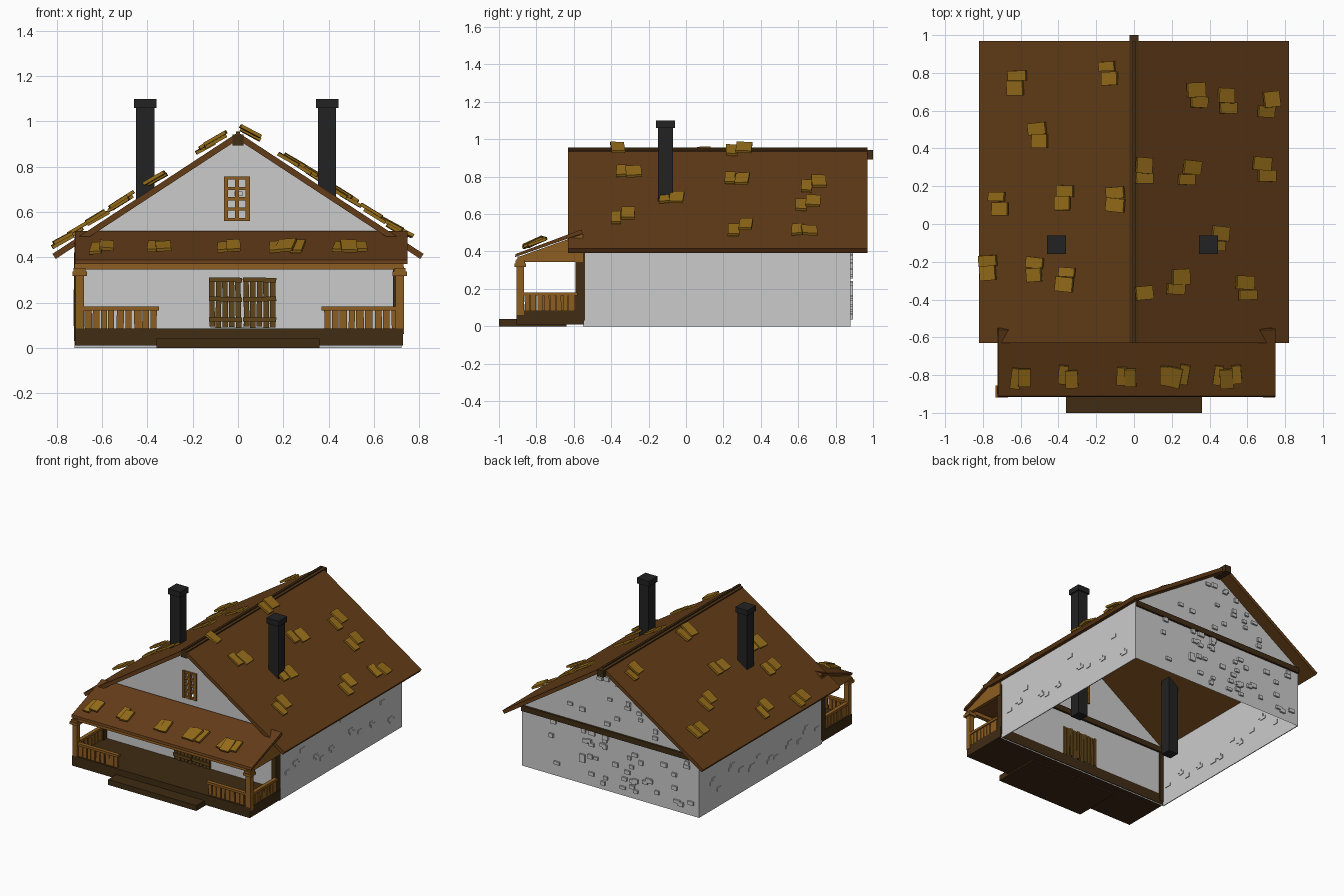
import bpy, bmesh, math, random
from mathutils import Matrix, Vector, Euler

if "Cube" in bpy.data.objects:
    bpy.data.objects.remove(bpy.data.objects["Cube"])

random.seed(7)
R = random.uniform


def material(name, col):
    m = bpy.data.materials.new(name)
    m.diffuse_color = (*col, 1)
    m.use_nodes = True
    m.node_tree.nodes["Principled BSDF"].inputs["Base Color"].default_value = m.diffuse_color
    return m


ROOF = material("roof_brown", (0.125, 0.045, 0.009))
TILE = material("shingle_ochre", (0.30, 0.15, 0.01))
WOOD = material("orange_wood", (0.27, 0.11, 0.015))
DOORW = material("door_wood", (0.12, 0.06, 0.01))
DARK = material("dark_wood", (0.05, 0.025, 0.007))
SOOT = material("chimney_black", (0.016, 0.016, 0.016))


def finish(name, bm, mat=None):
    bmesh.ops.recalc_face_normals(bm, faces=bm.faces)
    me = bpy.data.meshes.new(name)
    bm.to_mesh(me)
    bm.free()
    ob = bpy.data.objects.new(name, me)
    bpy.context.collection.objects.link(ob)
    if mat:
        me.materials.append(mat)
    return ob


def boxes(name, mat, items):
    """items: (centre, size, optional euler)"""
    bm = bmesh.new()
    for it in items:
        rot = Euler(it[2] if len(it) > 2 else (0, 0, 0)).to_matrix().to_4x4()
        M = Matrix.Translation(it[0]) @ rot @ Matrix.Diagonal((*it[1], 1))
        bmesh.ops.create_cube(bm, size=1, matrix=M)
    return finish(name, bm, mat)


def span(x0, x1, y0, y1, z0, z1):
    return (((x0 + x1) / 2, (y0 + y1) / 2, (z0 + z1) / 2), (x1 - x0, y1 - y0, z1 - z0))


def prism(name, mat, profile, axis, a, b):
    """Extrude a 2D profile along 'x' (profile is y,z) or 'y' (profile is x,z)."""
    def at(p, t):
        return (t, *p) if axis == 'x' else (p[0], t, p[1])
    bm = bmesh.new()
    f = bm.faces.new([bm.verts.new(at(p, a)) for p in profile])
    r = bmesh.ops.extrude_face_region(bm, geom=[f])
    d = Vector(at((0, 0), b - a))
    bmesh.ops.translate(bm, vec=d, verts=[v for v in r['geom'] if isinstance(v, bmesh.types.BMVert)])
    return finish(name, bm, mat)


W, YF, YB = 0.72, -0.55, 0.88
RIDGE, SLOPE = 0.952, 0.655
ANG = math.atan(SLOPE)
SIDES = (("left", -1), ("right", 1))


def roof_z(x):
    return RIDGE - SLOPE * abs(x)


# Walls: open shell, front gable pierced by door and window
def gable_wall(name, y, holes):
    bm = bmesh.new()
    top = roof_z(W) - 0.02
    loops = [[(-W, 0), (W, 0), (W, top), (0, RIDGE - 0.02), (-W, top)]]
    loops += [[(a, c), (b, c), (b, d), (a, d)] for a, b, c, d in holes]
    edges = []
    for lp in loops:
        vs = [bm.verts.new((p[0], y, p[1])) for p in lp]
        edges += [bm.edges.new((vs[i], vs[i - 1])) for i in range(len(vs))]
    bmesh.ops.triangle_fill(bm, use_beauty=True, use_dissolve=False, edges=edges)
    return finish(name, bm)


gable_wall("front_wall", YF, [(-0.12, 0.16, 0.09, 0.3), (-0.05, 0.04, 0.57, 0.745)])
gable_wall("back_wall", YB, [])
for n, s in SIDES:
    boxes(n + "_wall", None, [span(s * W - 0.003, s * W + 0.003, YF, YB, 0, roof_z(W) - 0.015)])

# Stones set into the side walls (small pairs) and the back wall
for n, s in SIDES:
    items = []
    for i in range(12):
        y, z = -0.48 + i * 0.11 + R(-.03, .03), R(.1, .35)
        for k in range(1 + i % 2):
            items.append(((s * W, y + .02 * k, z - .02 * k), (0.016, R(.035, .055), R(.02, .03))))
    boxes(n + "_wall_stones", None, items)
back = [(R(-.66, .66), YB, R(.04, .4)) for _ in range(24)]
back += [(R(-.3, .25), YB, R(.05, .4)) for _ in range(20)]
while len(back) < 62:
    x, z = R(-.5, .5), R(.49, .85)
    if z < roof_z(x) - 0.06:
        back.append((x, YB, z))
boxes("back_wall_stones", None, [(p, (R(.03, .05), 0.026, R(.02, .032))) for p in back])

# Timber frame: tie beams at the gable bases, front corner posts, ridge beam
boxes("tie_beams", DARK, [span(-W, W, y - 0.015, y + 0.015, 0.41, 0.45) for y in (YF, YB)])
boxes("corner_posts", DARK, [span(s * 0.705 - .02, s * 0.705 + .02, -0.59, -0.54, 0.03, 0.42) for n, s in SIDES])
boxes("ridge_beam", DARK, [span(-.025, .025, -0.63, 1.0, 0.893, 0.943)])

# Main roof
E, T = 0.82, 0.032
prism("main_roof", ROOF, [(-E, roof_z(E)), (0, RIDGE), (E, roof_z(E)), (E - .015, roof_z(E) - .022),
                          (0, RIDGE - T), (-E + .015, roof_z(E) - .022)], 'y', -0.63, 0.97)
boxes("ridge_strip", DARK, [span(-.008, .008, -0.63, 0.97, 0.94, 0.956)])

# Loose shingles: each cluster is a large board with a narrower one beside it
clusters = [(-.63, .72), (-.13, .77), (-.5, .44), (-.71, .08), (-.38, .11), (-.1, .1), (-.775, -.26),
            (-.53, -.27), (-.37, -.32), (.33, .71), (.49, .68), (.73, .66), (.055, .31), (.31, .3),
            (.68, .32), (.46, -.05), (.055, -.365), (.25, -.28), (.59, -.31)]
items = []
for i, (x, y) in enumerate(clusters):
    s = 1 if x > 0 else -1
    up = -s if abs(y) > .15 or s > 0 else 1
    if s < 0 and y < .6:
        up = 1
    for k in range(1 if y == -.365 else 2):
        off = 0.034 - 0.012 * k
        px = x + k * (R(-.03, .03) if .1 < abs(x) < .75 else 0)
        c = (px, y + k * up * .065, roof_z(px) + off / math.cos(ANG))
        items.append((c, (R(.09, .11), R(.07, .085) - .022 * k, 0.015),
                      (R(-.08, .08), s * (ANG - R(0, .1)), R(-.12, .12))))
boxes("roof_shingles", TILE, items)

# Chimneys
for n, s in SIDES:
    x = s * 0.402 - 0.008
    boxes(n + "_chimney", SOOT, [span(x - .04, x + .04, -.15, -.07, 0.1, 1.07),
                                 span(x - .05, x + .05, -.16, -.06, 1.06, 1.1)])

# Porch floor and step
boxes("porch_floor", DARK, [span(-.72, .73, -.905, -.545, 0.01, 0.085)])
boxes("porch_step", DARK, [span(-.36, .36, -1.0, -.64, 0, 0.04)])

# Porch roof with its triangular side panels, front beam and shingles
PS = .13 / .35


def porch_z(y):
    return 0.385 + (y + .91) * PS


prism("porch_roof", ROOF, [(-.915, .37), (-.91, .387), (-.56, .517), (-.552, .497)], 'x', -.72, .75)
for n, s in SIDES:
    x = s * .715 + .005
    prism(n + "_porch_panel", WOOD, [(-.9, .345), (-.55, .345), (-.55, .495), (-.9, .37)], 'x', x - .012, x + .012)
boxes("porch_beam", WOOD, [span(-.71, .73, -.9, -.87, 0.345, 0.372)])
items = []
for x in (-.58, -.33, -.02, .21, .49):
    for k in range(2 if x < .2 else 3):
        y = -.81 + R(-.015, .015)
        px = x + (0, -.045, .055)[k]
        items.append(((px, y, porch_z(y) + .032 - .01 * (k > 0)), (R(.06, .08) - .025 * (k > 0), R(.095, .115), .014),
                      (math.atan(PS) + R(-.04, .08), R(-.08, .08), R(-.25, .25))))
boxes("porch_shingles", TILE, items)

# Porch posts with stepped capitals
items = []
for x in (-.7, .715):
    items += [span(x - .019, x + .019, -.905, -.867, .06, .36),
              span(x - .032, x + .032, -.918, -.855, .318, .337),
              span(x - .026, x + .026, -.912, -.86, .337, .352)]
boxes("porch_posts", WOOD, items)

# Railings: irregular upright planks below a top rail
rails, planks = [], []
for a, b in ((-.69, -.35), (.37, .705)):
    rails.append(span(a, b, -.9, -.872, .165, .182))
    x = a + .012
    while x < b - .005:
        w = R(.024, .036)
        planks.append(((min(x + w / 2, b - w / 2), -.886, .125), (w, .012, .085), (0, R(-.03, .03), 0)))
        x += w + R(.003, .012)
for x in (-.705, .72):
    rails.append(span(x - .014, x + .014, -.87, -.58, .165, .182))
    y = -.862
    while y < -.60:
        w = R(.024, .034)
        planks.append(((x, y + w / 2, .125), (.012, w, .085), (R(-.03, .03), 0, 0)))
        y += w + R(.003, .012)
boxes("railing_rails", WOOD, rails)
boxes("railing_planks", WOOD, planks)

# Double plank door
items = []
for x0 in (-.13, .022):
    for i in range(5):
        items.append(((x0 + .015 + i * .029, -.557, .198 + R(-.006, .004)), (.024, .018, .215), (0, R(-.02, .02), 0)))
    for z in (.125, .215, .3):
        items.append(((x0 + .074, -.57, z), (.146, .012, .02), (0, R(-.03, .03), 0)))
boxes("plank_door", DOORW, items)

# Gable window frame: two columns of four open panes
bars = [span(x - .009, x + .009, -.565, -.54, .56, .757) for x in (-.053, -.005, .043)]
bars += [span(-.06, .05, -.562, -.543, .56 + i * .0458, .574 + i * .0458) for i in range(5)]
boxes("gable_window", WOOD, bars)
